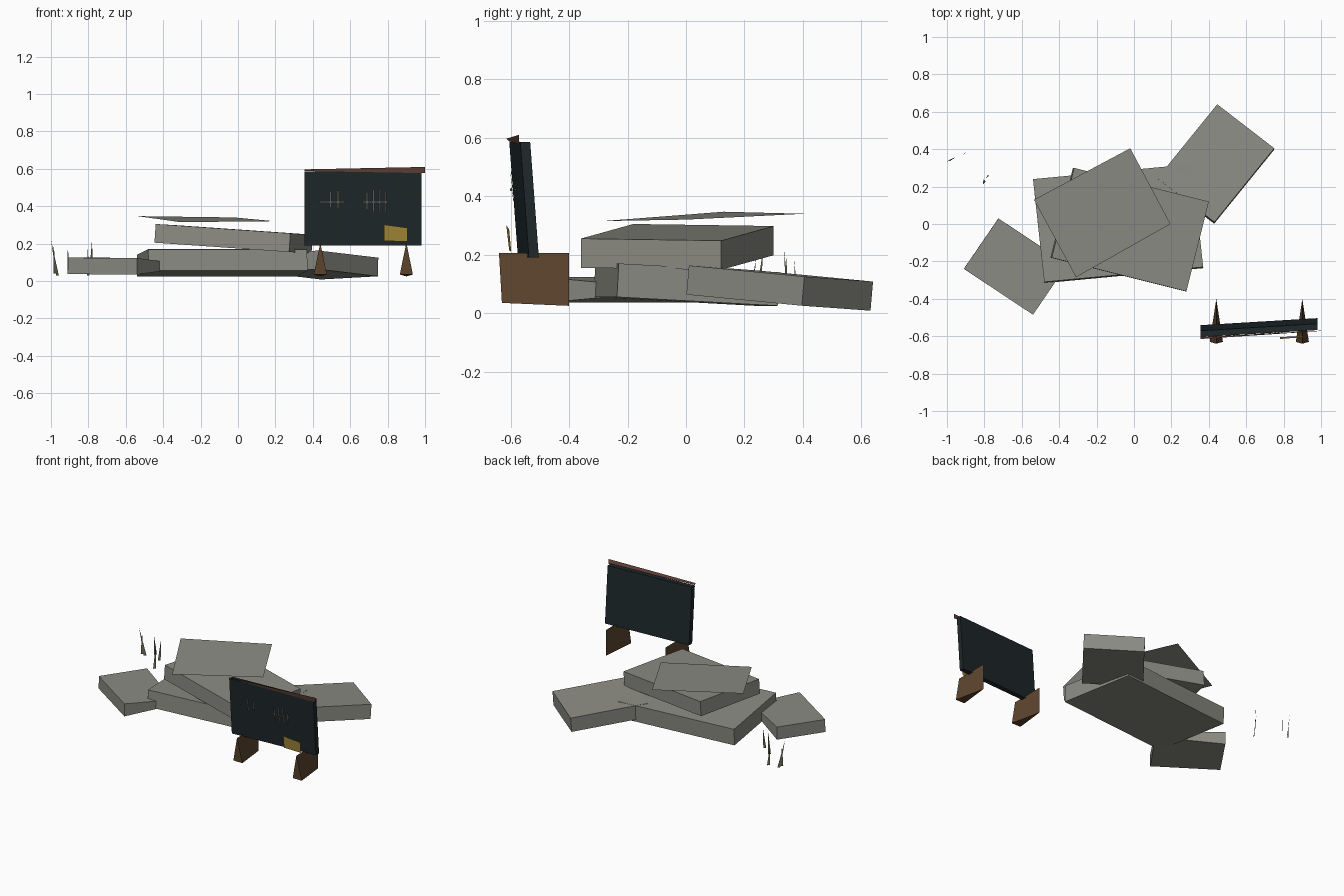
import bpy
import bmesh
from mathutils import Vector

start_cube = bpy.data.objects.get("Cube")
if start_cube:
    bpy.data.objects.remove(start_cube, do_unlink=True)


def material(name, r, g, b):
    mat = bpy.data.materials.new(name)
    mat.use_nodes = True
    mat.diffuse_color = (r, g, b, 1)
    shader = mat.node_tree.nodes["Principled BSDF"]
    shader.inputs["Base Color"].default_value = (r, g, b, 1)
    shader.inputs["Roughness"].default_value = 0.9
    return mat


stone = material("stone grey", 0.26, 0.26, 0.23)
board_dark = material("dark teal", 0.013, 0.021, 0.023)
wood = material("brown wood", 0.11, 0.06, 0.027)
rust = material("rust red", 0.15, 0.065, 0.045)
paper = material("yellow paper", 0.38, 0.25, 0.04)
chalk = material("chalk grey", 0.12, 0.12, 0.11)
straw = material("dry grass", 0.16, 0.15, 0.09)


def finish(name, bm, mat):
    mesh = bpy.data.meshes.new(name)
    bm.to_mesh(mesh)
    bm.free()
    mesh.materials.append(mat)
    obj = bpy.data.objects.new(name, mesh)
    bpy.context.collection.objects.link(obj)
    return obj


def sheet(name, mat, *outlines):
    """Flat, paper-thin faces, one for each outline."""
    bm = bmesh.new()
    for outline in outlines:
        bm.faces.new([bm.verts.new(p) for p in outline])
    return finish(name, bm, mat)


def slab(name, mat, a, b, c, thickness, pinch=0.0):
    """Box from three neighbouring corners of its top; pinch thins the fourth corner."""
    a, b, c = Vector(a), Vector(b), Vector(c)
    normal = (b - a).cross(c - b).normalized()
    if normal.z < 0:
        normal.negate()
    top = [a, b, c, a + c - b]
    low = [p - normal * thickness for p in top]
    top[3] = top[3] - normal * pinch
    low[3] = low[3] + normal * pinch
    bm = bmesh.new()
    t = [bm.verts.new(p) for p in top]
    l = [bm.verts.new(p) for p in low]
    bm.faces.new(t)
    bm.faces.new(l[::-1])
    for i in range(4):
        j = (i + 1) % 4
        bm.faces.new((t[i], l[i], l[j], t[j]))
    bmesh.ops.recalc_face_normals(bm, faces=bm.faces)
    return finish(name, bm, mat)


# Heap of broken stone slabs
slab("base_slab", stone, (-0.54, 0.24, 0.14), (-0.48, -0.31, 0.17), (0.37, -0.23, 0.17), 0.115)
slab("middle_slab", stone, (-0.44, -0.18, 0.305), (0.28, -0.36, 0.255), (0.40, 0.12, 0.248), 0.1)
slab("rear_left_slab", stone, (0.43, 0.01, 0.163), (0.75, 0.405, 0.125), (0.445, 0.64, 0.108), 0.1)
slab("front_right_slab", stone, (-0.725, 0.03, 0.125), (-0.91, -0.24, 0.125),
     (-0.54, -0.485, 0.123), 0.088, pinch=0.025)
sheet("top_sheet", stone, [(-0.02, 0.405, 0.34), (-0.535, 0.13, 0.347),
                           (-0.31, -0.285, 0.315), (0.195, 0, 0.32)])


# Notice board, leaning forward and turned a little
board = slab("notice_board", board_dark, (0.355, -0.575, 0.19), (0.985, -0.535, 0.19),
             (0.985, -0.565, 0.585), 0)
bpy.data.objects.remove(board, do_unlink=True)


def on_board(x, z, lift=0.0):
    """Point on the board's front plane, moved forward by lift."""
    return Vector((x, -0.575 + (x - 0.355) * 0.06 - (z - 0.19) * 0.075 - lift, z))


def board_quad(left, right, bottom, top, lift=0.0):
    return [on_board(left, bottom, lift), on_board(right, bottom, lift),
            on_board(right, top, lift), on_board(left, top, lift)]


bm = bmesh.new()
face = bm.faces.new([bm.verts.new(p) for p in board_quad(0.355, 0.98, 0.19, 0.585)])
extruded = bmesh.ops.extrude_face_region(bm, geom=[face], use_keep_orig=True)
back = [v for v in extruded["geom"] if isinstance(v, bmesh.types.BMVert)]
bmesh.ops.translate(bm, verts=back, vec=(0, 0.034, 0))
bmesh.ops.recalc_face_normals(bm, faces=bm.faces)
finish("notice_board", bm, board_dark)

# Loose trim strip along the board's top edge
sheet("board_trim", rust, [(0.355, -0.605, 0.588), (1, -0.57, 0.577),
                           (1, -0.572, 0.61), (0.355, -0.615, 0.597)])

# Paper note on the board
sheet("paper_note", paper, [(0.78, -0.605, 0.215), (0.905, -0.598, 0.21),
                            (0.905, -0.605, 0.285), (0.78, -0.615, 0.302)])

# Tally marks: upright strokes crossed by a level stroke
strokes = [board_quad(x - 0.005, x + 0.005, low, high, 0.012)
           for x, low, high in ((0.495, 0.39, 0.48), (0.535, 0.385, 0.485), (0.69, 0.38, 0.475),
                                (0.725, 0.37, 0.49), (0.755, 0.37, 0.49), (0.79, 0.365, 0.48))]
strokes += [board_quad(x, x + 0.135, 0.418, 0.427, 0.014) for x in (0.435, 0.665)]
sheet("tally_marks", chalk, *strokes)


# Wedge feet: triangle at the front, upright edge at the back
def foot(name, x):
    bm = bmesh.new()
    left, right, peak, heel, crest = [bm.verts.new(p) for p in (
        (x - 0.035, -0.63, 0.035), (x + 0.035, -0.63, 0.035), (x, -0.64, 0.205),
        (x, -0.4, 0.025), (x, -0.4, 0.205))]
    for corners in ((left, right, peak), (left, heel, right),
                    (right, heel, crest, peak), (left, peak, crest, heel)):
        bm.faces.new(corners)
    bmesh.ops.recalc_face_normals(bm, faces=bm.faces)
    finish(name, bm, wood)


foot("board_foot_right", 0.44)
foot("board_foot_left", 0.9)

# Dry grass: slim crossed triangles from a base point to a tip
blades = []
for base, tip in (((-0.965, 0.35, 0.03), (-1, 0.335, 0.22)),
                  ((-0.98, 0.34, 0.04), (-0.985, 0.345, 0.19)),
                  ((-0.905, 0.38, 0.04), (-0.91, 0.37, 0.18)),
                  ((-0.8, 0.22, 0.03), (-0.805, 0.24, 0.19)),
                  ((-0.785, 0.25, 0.08), (-0.78, 0.265, 0.23))):
    base, tip = Vector(base), Vector(tip)
    side = Vector((0.007, 0.006, 0))
    blades.append([base - side, base + side, tip])
sheet("grass_blades", straw, *blades)
